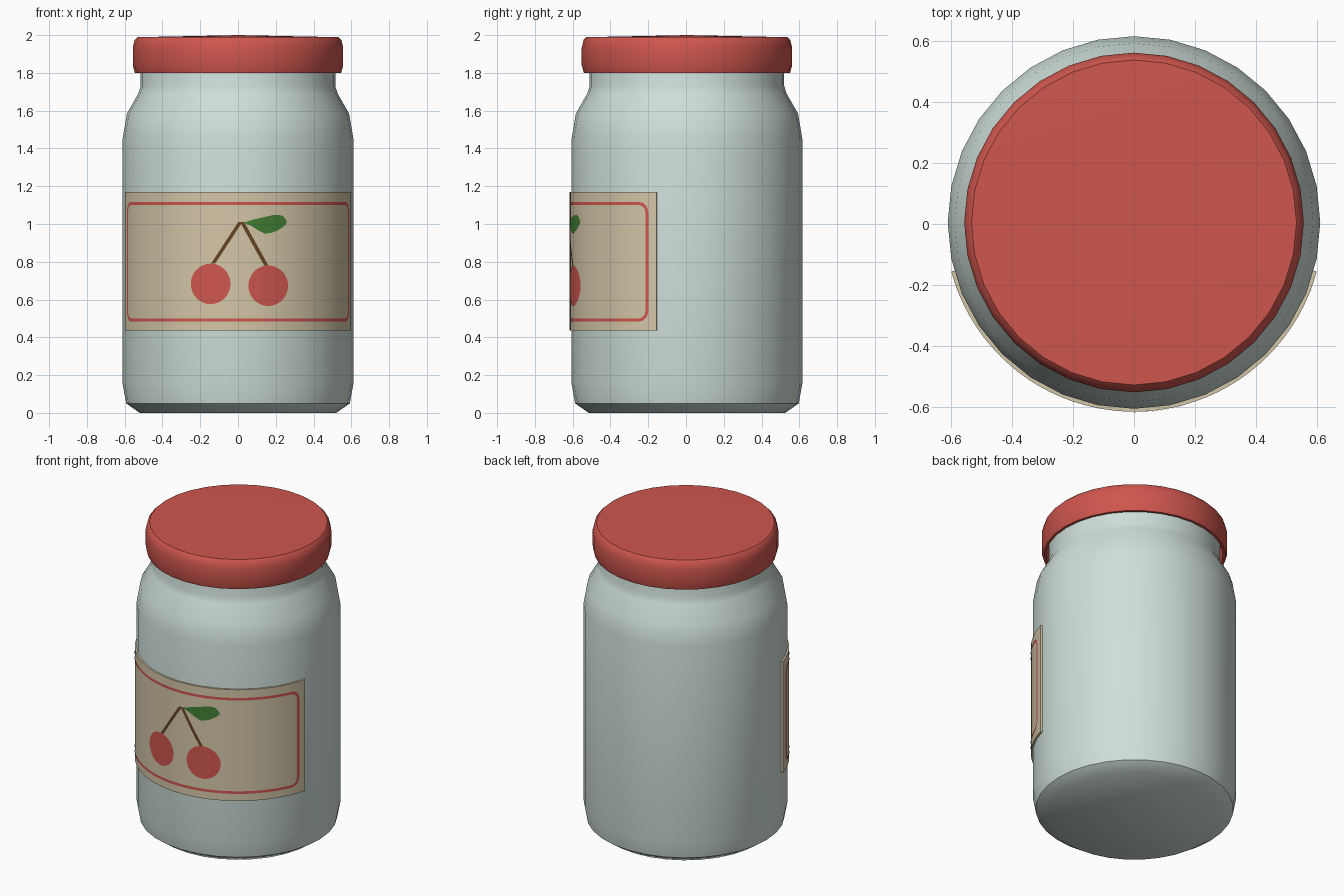
import bpy, bmesh, math

if "Cube" in bpy.data.objects:
    bpy.data.objects.remove(bpy.data.objects["Cube"])

CY = 0.005           # the jar axis sits slightly behind centre; the label projects in front
SIDES = 32
R_LABEL = 0.6205
R_PRINT = 0.6225


def material(name, rgb):
    m = bpy.data.materials.new(name)
    lin = [(c / 255 / 12.92) if c < 11 else ((c / 255 + 0.055) / 1.055) ** 2.4 for c in rgb]
    m.diffuse_color = (*lin, 1)
    m.use_nodes = True
    m.node_tree.nodes["Principled BSDF"].inputs["Base Color"].default_value = m.diffuse_color
    return m


GLASS = material("pale green glass", (207, 223, 217))
RED = material("cherry red", (207, 86, 78))
PAPER = material("cream paper", (212, 198, 168))
GREEN = material("leaf green", (66, 126, 50))
BROWN = material("stem brown", (100, 68, 34))


def finish(bm, name, mat, angle=40):
    me = bpy.data.meshes.new(name)
    bm.to_mesh(me)
    bm.free()
    me.materials.append(mat)
    me.shade_smooth()
    me.set_sharp_from_angle(angle=math.radians(angle))
    ob = bpy.data.objects.new(name, me)
    bpy.context.collection.objects.link(ob)
    return ob


def lathe(name, profile, mat):
    """Spin a (radius, z) profile; radius 0 makes a pole."""
    bm = bmesh.new()
    rings = []
    for r, z in profile:
        n = SIDES if r > 0 else 1
        rings.append([bm.verts.new((r * math.cos(math.tau * i / SIDES),
                                    CY + r * math.sin(math.tau * i / SIDES), z))
                      for i in range(n)])
    for a, b in zip(rings, rings[1:]):
        for i in range(SIDES):
            j = (i + 1) % SIDES
            quad = [a[i % len(a)], a[j % len(a)], b[j % len(b)], b[i % len(b)]]
            bm.faces.new(list(dict.fromkeys(quad)))
    bmesh.ops.recalc_face_normals(bm, faces=bm.faces)
    return finish(bm, name, mat)


def on_jar(angle, z, r):
    return (r * math.sin(angle), CY - r * math.cos(angle), z)


def strip(name, pairs, mat):
    """Printed plate on the label from pairs of (angle, z) points."""
    bm = bmesh.new()
    rows = [[bm.verts.new(on_jar(a, z, R_PRINT)) for a, z in p] for p in pairs]
    for p, q in zip(rows, rows[1:]):
        f = bm.faces.new((p[0], q[0], q[1], p[1]))
        f.normal_update()
        c = f.calc_center_median()
        if f.normal.x * c.x + f.normal.y * (c.y - CY) < 0:
            f.normal_flip()
    return finish(bm, name, mat)


def front(x, z):
    """Front-view position to (angle, z)."""
    return (math.asin(x / R_PRINT), z)


# Glass body
lathe("glass_jar", [(0, 0), (0.52, 0), (0.592, 0.05), (0.611, 0.155), (0.611, 1.45),
                    (0.588, 1.585), (0.528, 1.69), (0.515, 1.73), (0.515, 1.90), (0, 1.90)], GLASS)

# Screw lid, hollow underneath
lathe("lid", [(0, 1.93), (0.53, 1.93), (0.53, 1.80), (0.546, 1.80), (0.557, 1.84),
              (0.557, 1.935), (0.547, 1.975), (0.533, 1.989), (0, 2.0)], RED)

# Paper label wrapped round the front
bm = bmesh.new()
half, n, z0, z1 = math.radians(75), 40, 0.435, 1.17
cols = []
for i in range(n + 1):
    a = -half + 2 * half * i / n
    cols.append([bm.verts.new(on_jar(a, z, r)) for r, z in
                 ((R_LABEL, z0), (R_LABEL, z1), (0.604, z1), (0.604, z0))])
for p, q in zip(cols, cols[1:]):
    for k in range(4):
        bm.faces.new((p[k], q[k], q[(k + 1) % 4], p[(k + 1) % 4]))
bm.faces.new(cols[0])
bm.faces.new(cols[-1])
bmesh.ops.recalc_face_normals(bm, faces=bm.faces)
finish(bm, "paper_label", PAPER)

# Rounded red border: matching outer and inner outlines
def border_outline(half_w, half_h, radius):
    pts = []
    for c, (sx, sz) in enumerate(((1, 1), (-1, 1), (-1, -1), (1, -1))):
        for k in range(5):
            t = math.pi / 2 * (c + k / 4)
            pts.append((sx * (half_w - radius) + radius * math.cos(t),
                        sz * (half_h - radius) + radius * math.sin(t)))
    # subdivide the long runs so they follow the curve
    out = []
    for p, q in zip(pts, pts[1:] + pts[:1]):
        steps = 40 if abs(p[0] - q[0]) > 0.5 else 1
        out += [(p[0] + (q[0] - p[0]) * s / steps, p[1] + (q[1] - p[1]) * s / steps)
                for s in range(steps)]
    return [(x / R_PRINT, 0.80 + z) for x, z in out + out[:1]]


hw = math.radians(70.8) * R_PRINT
strip("label_border", list(zip(border_outline(hw, 0.317, 0.055),
                               border_outline(hw - 0.017, 0.30, 0.038))), RED)

# Cherries
for side, cx, cz in (("left", -0.145, 0.683), ("right", 0.16, 0.673)):
    pairs = []
    for k in range(25):
        t = math.pi * (0.01 + 0.98 * k / 24)
        x, h = cx - 0.105 * math.cos(t), 0.107 * math.sin(t)
        pairs.append((front(x, cz - h), front(x, cz + h)))
    strip(side + "_cherry", pairs, RED)

# Stems
for side, (xa, za), (xb, zb) in (("left", (0.012, 1.01), (-0.132, 0.79)),
                                 ("right", (0.022, 1.01), (0.15, 0.78))):
    pairs = []
    for k in range(9):
        x, z = xa + (xb - xa) * k / 8, za + (zb - za) * k / 8
        pairs.append((front(x - 0.011, z), front(x + 0.011, z)))
    strip(side + "_stem", pairs, BROWN)

# Leaf: (x, lower z, upper z) columns
leaf = [(0.035, 1.004, 1.009), (0.07, 0.99, 1.02), (0.11, 0.965, 1.03), (0.145, 0.948, 1.038),
        (0.18, 0.954, 1.046), (0.21, 0.966, 1.049), (0.235, 0.982, 1.044), (0.257, 1.0, 1.02)]
strip("leaf", [(front(x, a), front(x, b)) for x, a, b in leaf], GREEN)
